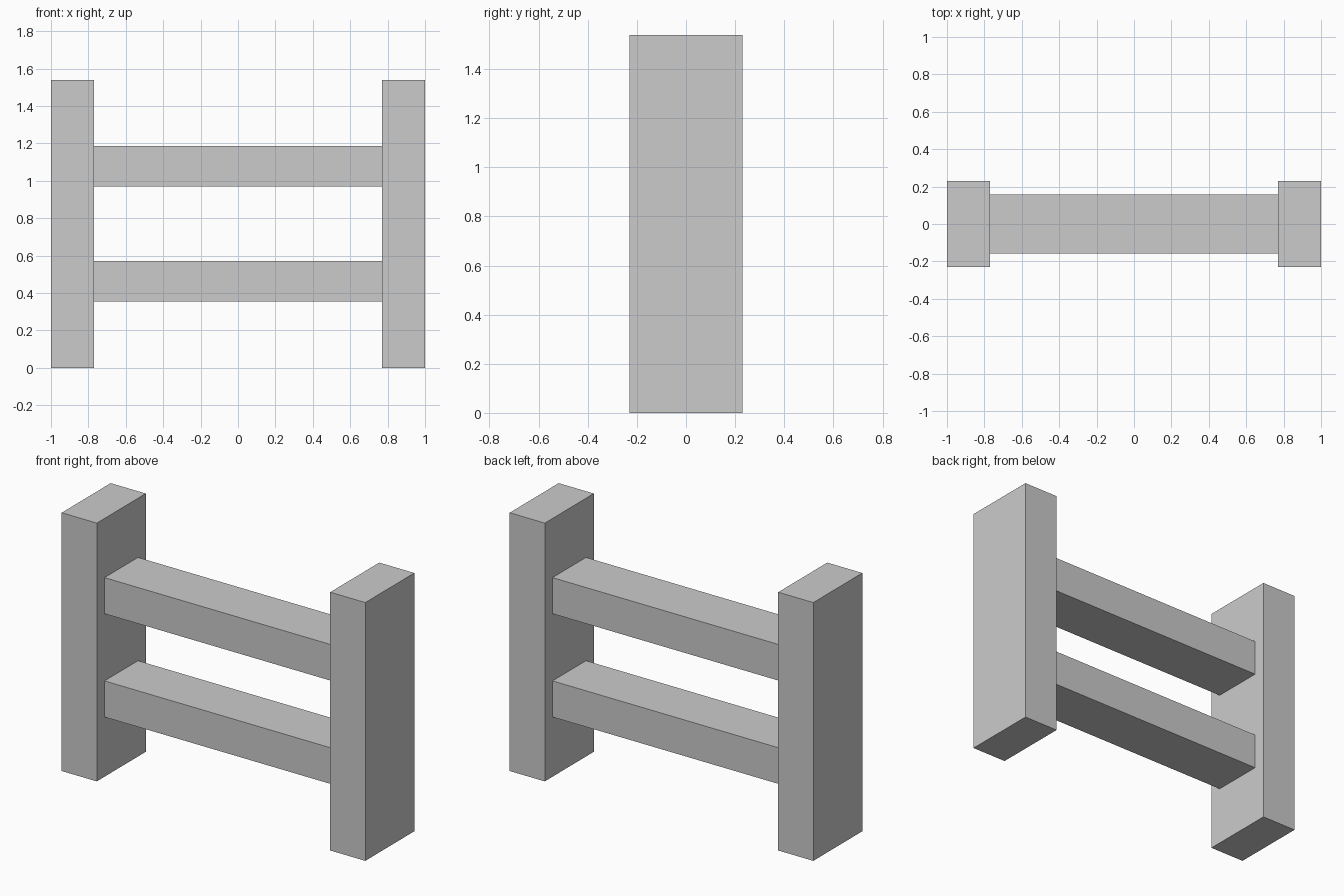
import bpy

if "Cube" in bpy.data.objects:
    bpy.data.objects.remove(bpy.data.objects["Cube"])


def box(name, center, size):
    bpy.ops.mesh.primitive_cube_add(size=1, location=center)
    obj = bpy.context.object
    obj.name = name
    obj.scale = size
    bpy.ops.object.transform_apply(location=False, rotation=False, scale=True)
    return obj


POST_W, POST_D, POST_H = 0.231, 0.461, 1.538
RAIL_D, RAIL_H = 0.315, 0.215

# Upright posts
for side, sx in (("left", -1), ("right", 1)):
    box(f"{side}_post", (sx * (1 - POST_W / 2), 0, POST_H / 2), (POST_W, POST_D, POST_H))

# Horizontal rails spanning between the inner post faces
for level, z in (("lower", 0.463), ("upper", 1.078)):
    box(f"{level}_rail", (0, 0, z), (2 - 2 * POST_W, RAIL_D, RAIL_H))
